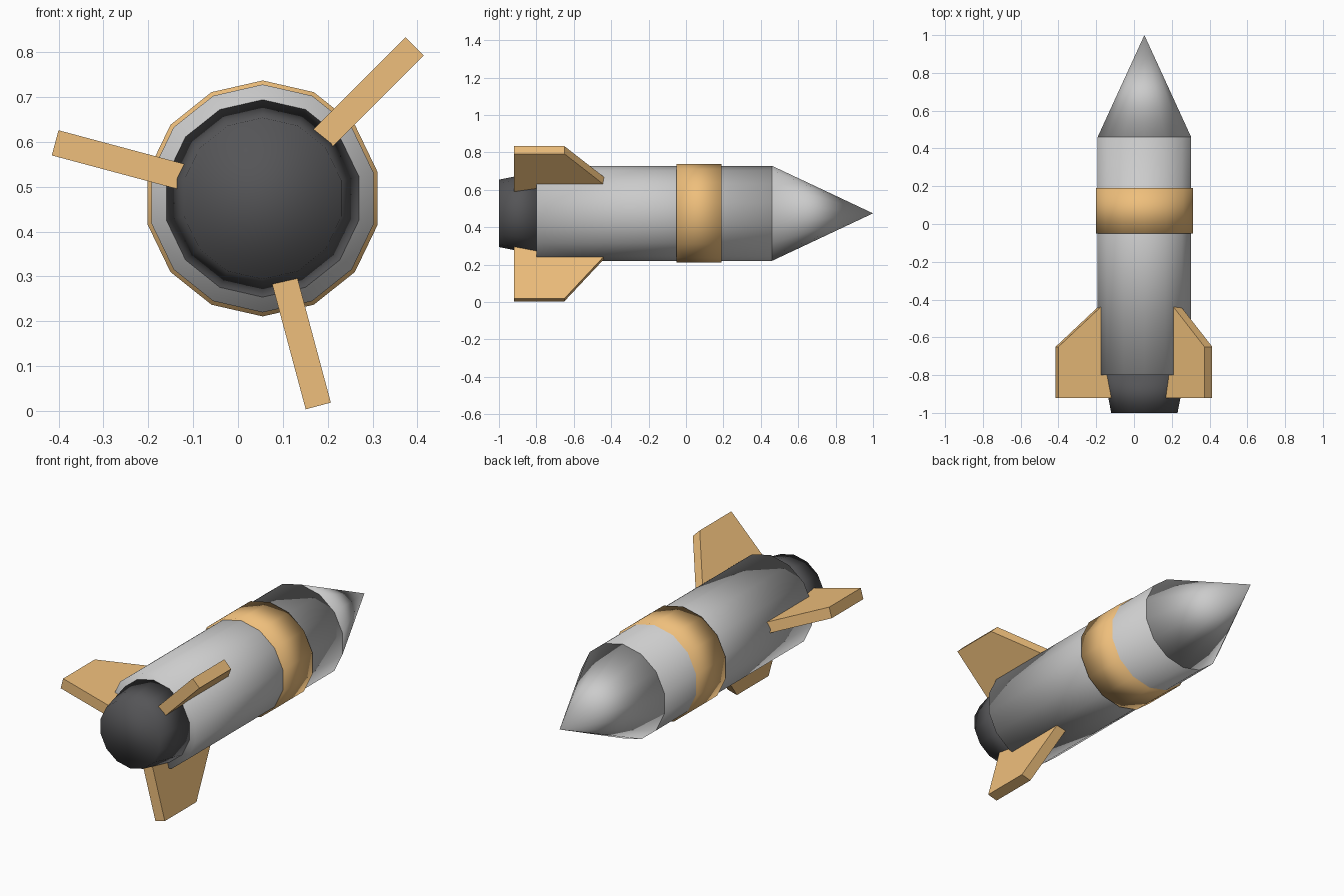
import bpy, bmesh
from math import sin, cos, pi, radians
from mathutils import Vector

if "Cube" in bpy.data.objects:
    bpy.data.objects.remove(bpy.data.objects["Cube"])

CX, CZ = 0.055, 0.474   # rocket axis, running along y
SIDES = 14


def material(name, rgb):
    m = bpy.data.materials.new(name)
    m.diffuse_color = (*rgb, 1)
    m.use_nodes = True
    m.node_tree.nodes["Principled BSDF"].inputs["Base Color"].default_value = m.diffuse_color
    return m


TAN = material("tan", (0.86, 0.52, 0.2))
DARK = material("dark", (0.09, 0.09, 0.095))


def finish(name, bm, mat=None, smooth=False):
    bmesh.ops.recalc_face_normals(bm, faces=bm.faces)
    for f in bm.faces:
        f.smooth = smooth
    mesh = bpy.data.meshes.new(name)
    bm.to_mesh(mesh)
    bm.free()
    if mat:
        mesh.materials.append(mat)
    obj = bpy.data.objects.new(name, mesh)
    bpy.context.collection.objects.link(obj)
    return obj


def tapered(name, y0, r0, y1, r1, mat=None):
    """Capped 14-sided drum or cone along y, with a corner pointing up."""
    bm = bmesh.new()

    def ring(y, r):
        if r == 0:
            return [bm.verts.new((CX, y, CZ))] * SIDES
        return [bm.verts.new((CX + r * sin(2 * pi * k / SIDES), y,
                              CZ + r * cos(2 * pi * k / SIDES))) for k in range(SIDES)]

    a, b = ring(y0, r0), ring(y1, r1)
    bm.faces.new(a)
    if r1:
        bm.faces.new(b)
    for k in range(SIDES):
        n = (k + 1) % SIDES
        bm.faces.new((a[k], a[n], b[n], b[k]) if r1 else (a[k], a[n], b[k]))
    return finish(name, bm, mat, smooth=True)


def fin(name, angle):
    """Swept plate: (radius, y) outline given thickness, turned about the axis."""
    outline = [(0.17, -0.92), (0.479, -0.92), (0.479, -0.65), (0.253, -0.445), (0.17, -0.37)]
    out = Vector((cos(angle), 0, sin(angle)))
    side = Vector((-sin(angle), 0, cos(angle))) * 0.029
    bm = bmesh.new()
    a, b = [[bm.verts.new(Vector((CX, y, CZ)) + out * r + side * s) for r, y in outline]
            for s in (-1, 1)]
    bm.faces.new(a)
    bm.faces.new(b)
    for k in range(len(a)):
        n = (k + 1) % len(a)
        bm.faces.new((a[k], a[n], b[n], b[k]))
    return finish(name, bm, mat=TAN)


# Hull, nose, band and engine
tapered("body", -0.80, 0.254, 0.46, 0.254)
tapered("nose_cone", 0.46, 0.254, 1.0, 0)
tapered("band", -0.05, 0.263, 0.19, 0.263, TAN)
tapered("engine_nozzle", -0.80, 0.22, -1.0, 0.18, DARK)

# Three tail fins
for i, deg in enumerate((45, 165, 285)):
    fin(f"tail_fin_{i + 1}", radians(deg))
